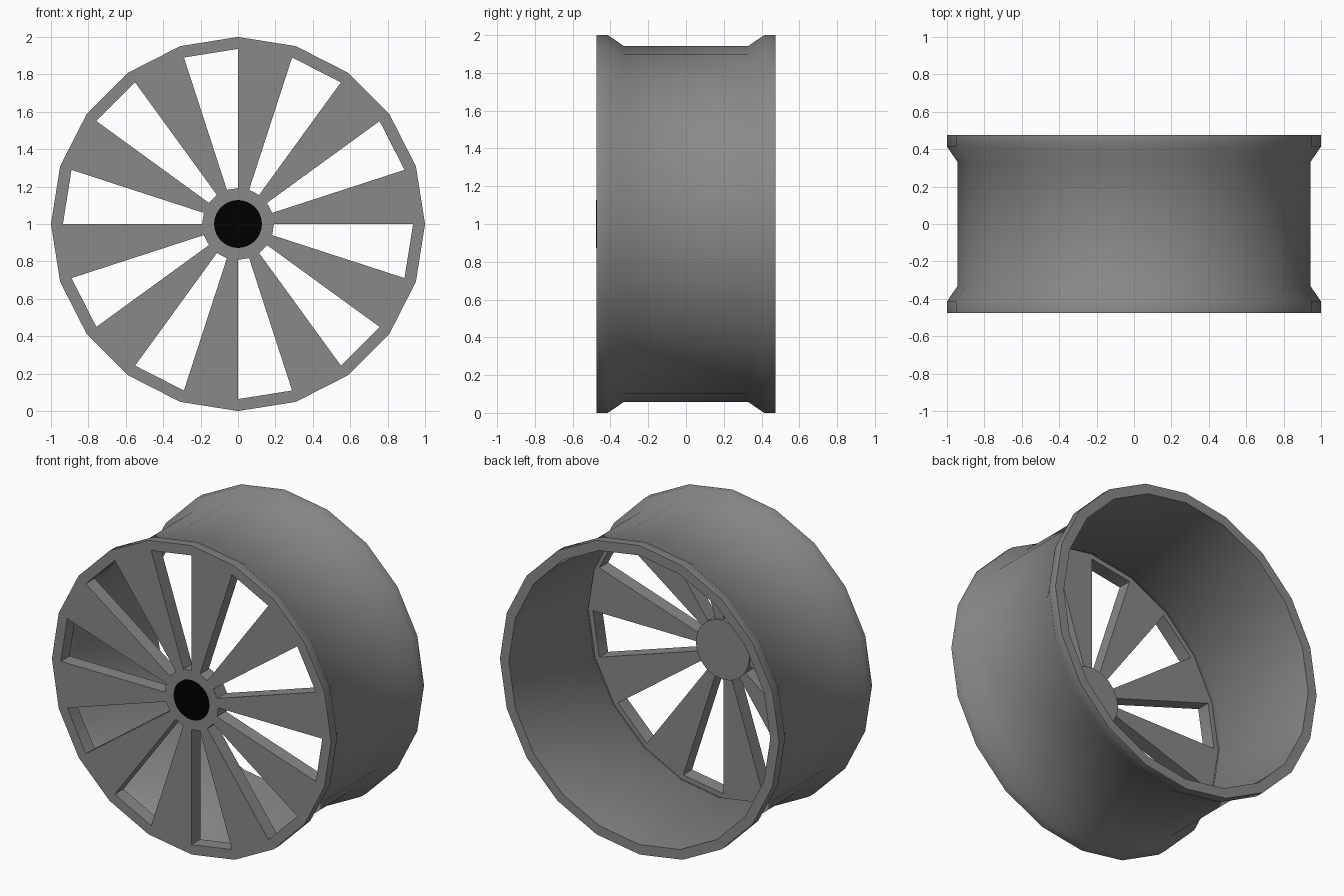
import bpy, bmesh
from math import sin, cos, pi, radians

if "Cube" in bpy.data.objects:
    bpy.data.objects.remove(bpy.data.objects["Cube"])

SIDES = 20
CZ = 1.0          # wheel centre height
FRONT = -0.475
PLATE_BACK = -0.385
R_IN = 0.936      # inner radius of rim edge
R_HUB = 0.192


def material(name, v):
    m = bpy.data.materials.new(name)
    m.diffuse_color = (v, v, v, 1)
    m.use_nodes = True
    m.node_tree.nodes["Principled BSDF"].inputs["Base Color"].default_value = m.diffuse_color
    return m


DARK = material("dark_grey", 0.25)
BLACK = material("black", 0.0)


def pt(r, ang, y):
    return (r * cos(ang), y, CZ + r * sin(ang))


def finish(name, bm, mat):
    bmesh.ops.recalc_face_normals(bm, faces=bm.faces[:])
    me = bpy.data.meshes.new(name)
    bm.to_mesh(me)
    bm.free()
    me.materials.append(mat)
    ob = bpy.data.objects.new(name, me)
    bpy.context.collection.objects.link(ob)
    return ob


def revolve(name, profile, n):
    # closed (radius, y) profile spun around the wheel axis
    bm = bmesh.new()
    rings = [[bm.verts.new(pt(r, 2 * pi * i / n, y)) for r, y in profile] for i in range(n)]
    m = len(profile)
    for i in range(n):
        a, b = rings[i], rings[(i + 1) % n]
        for j in range(m):
            k = (j + 1) % m
            bm.faces.new((a[j], a[k], b[k], b[j]))
    return finish(name, bm, DARK)


def prism(name, outline, y0, y1, mat=DARK):
    # (radius, angle) outline extruded along y
    bm = bmesh.new()
    f = [bm.verts.new(pt(r, a, y0)) for r, a in outline]
    b = [bm.verts.new(pt(r, a, y1)) for r, a in outline]
    bm.faces.new(f)
    bm.faces.new(b[::-1])
    n = len(outline)
    for i in range(n):
        j = (i + 1) % n
        bm.faces.new((f[i], b[i], b[j], f[j]))
    return finish(name, bm, mat)


def circle(r, n):
    return [(r, 2 * pi * i / n) for i in range(n)]


# rim barrel with flared flanges; a shallow groove sits behind the spoke plate
rim = revolve("rim", [
    (R_IN, FRONT), (1.0, FRONT), (1.0, -0.415), (0.943, -0.33),
    (0.943, 0.33), (1.0, 0.415), (1.0, 0.475), (R_IN, 0.475),
    (R_IN, -0.33), (0.968, PLATE_BACK), (R_IN, PLATE_BACK)], SIDES)
bpy.context.view_layer.objects.active = rim
rim.select_set(True)
bpy.ops.object.shade_smooth_by_angle(angle=radians(40))
rim.select_set(False)

# ten wedge spokes
for k in range(10):
    a0 = radians(36 * k)
    a1 = a0 + radians(18)
    prism(f"spoke_{k + 1}", [(R_HUB, a0), (R_IN, a0), (R_IN, a1), (R_HUB, a1)],
          FRONT, PLATE_BACK)

# hub, slightly deeper than the spokes
prism("hub", circle(R_HUB, SIDES), FRONT, -0.375)

# black centre cap
prism("centre_cap", circle(0.128, 32), FRONT - 0.001, -0.44, BLACK)
